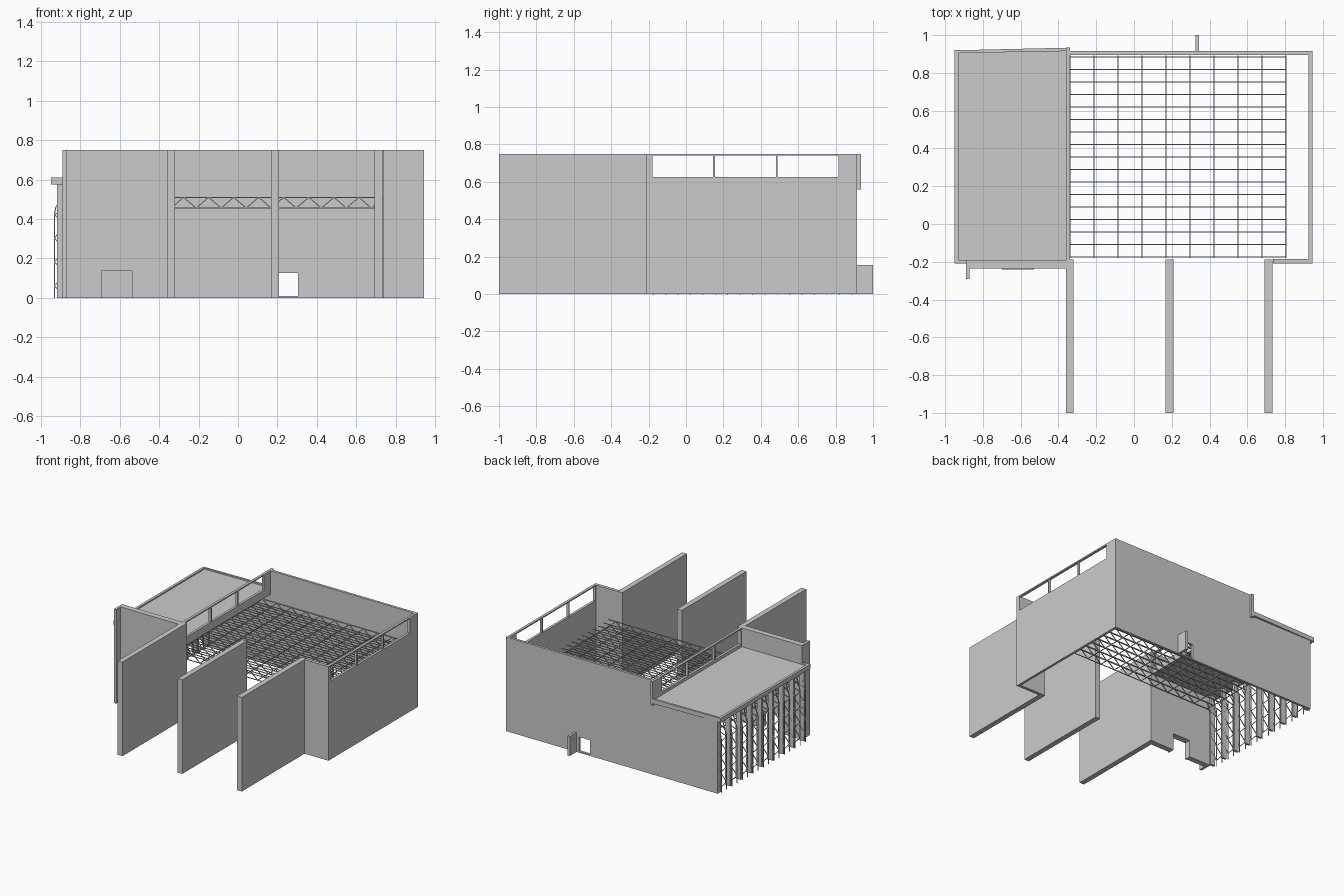
import bpy, bmesh, math
from mathutils import Vector

if "Cube" in bpy.data.objects:
    bpy.data.objects.remove(bpy.data.objects["Cube"])


def finish(name, bm):
    bmesh.ops.recalc_face_normals(bm, faces=bm.faces)
    me = bpy.data.meshes.new(name)
    bm.to_mesh(me)
    bm.free()
    ob = bpy.data.objects.new(name, me)
    bpy.context.collection.objects.link(ob)
    return ob


def prism(name, outline, axis, a, b):
    """Extrude a 2D outline: axis 'x' (y,z), 'y' (x,z) or 'z' (x,y)."""
    put = {'x': lambda p, q, t: (t, p, q),
           'y': lambda p, q, t: (p, t, q),
           'z': lambda p, q, t: (p, q, t)}[axis]
    bm = bmesh.new()
    face = bm.faces.new([bm.verts.new(put(p, q, a)) for p, q in outline])
    ext = bmesh.ops.extrude_face_region(bm, geom=[face])
    moved = [g for g in ext['geom'] if isinstance(g, bmesh.types.BMVert)]
    bmesh.ops.translate(bm, verts=moved, vec=put(0, 0, b - a))
    return finish(name, bm)


def box(name, x0, x1, y0, y1, z0, z1):
    return prism(name, [(x0, y0), (x1, y0), (x1, y1), (x0, y1)], 'z', z0, z1)


def bar(bm, p, q, w=0.006):
    """Square bar between two points."""
    p, q = Vector(p), Vector(q)
    d = (q - p).normalized()
    side = d.cross(Vector((0, 1, 0)) if abs(d.y) < 0.9 else Vector((1, 0, 0))).normalized()
    up = d.cross(side)
    s, u = side * w / 2, up * w / 2
    rings = [[bm.verts.new(c + o) for o in (s + u, u - s, -s - u, s - u)] for c in (p, q)]
    for i in range(4):
        j = (i + 1) % 4
        bm.faces.new((rings[0][i], rings[0][j], rings[1][j], rings[1][i]))
    bm.faces.new(rings[0])
    bm.faces.new(rings[1])


H = 0.75

# Back wall with door opening and step down to the low wing
prism("back_wall", [(-0.92, 0), (0.205, 0), (0.205, 0.125), (0.305, 0.125), (0.305, 0),
                    (0.945, 0), (0.945, H), (-0.36, H), (-0.36, 0.58), (-0.92, 0.58)],
      'y', 0.895, 0.915)
box("back_door_sill", 0.205, 0.305, 0.895, 0.915, 0, 0.01)
box("back_door_screen", 0.325, 0.345, 0.915, 1.0, 0, 0.155)


# Clerestory walls: solid below, three window openings above
def clerestory(name, x0, x1, ya, yb, z0):
    box(name + "_wall", x0, x1, ya, yb, z0, 0.625)
    box(name + "_head", x0, x1, ya, yb, 0.74, H)
    for i, (y0, y1) in enumerate(((ya, -0.18), (0.145, 0.155), (0.48, 0.49), (0.815, yb))):
        box(f"{name}_post_{i}", x0, x1, y0, y1, 0.625, 0.74)


clerestory("right_clerestory", 0.925, 0.945, -0.21, 0.895, 0)
clerestory("inner_clerestory", -0.36, -0.34, -0.19, 0.935, 0.56)

# Front walls and long projecting fin walls
box("front_right_wall", 0.735, 0.925, -0.21, -0.185, 0, H)
for i, x in enumerate((-0.34, 0.188, 0.713)):
    box(f"front_fin_wall_{i}", x - 0.021, x + 0.021, -1.0, -0.187, 0, H)
prism("front_left_wall", [(-0.89, 0), (-0.70, 0), (-0.70, 0.145), (-0.53, 0.145), (-0.53, 0),
                          (-0.361, 0), (-0.361, H), (-0.89, H)], 'y', -0.235, -0.19)
box("front_left_return", -0.89, -0.87, -0.29, -0.235, 0, H)

# Front door frame
prism("front_door_frame", [(-0.70, 0), (-0.692, 0), (-0.692, 0.137), (-0.538, 0.137),
                           (-0.538, 0), (-0.53, 0), (-0.53, 0.145), (-0.70, 0.145)],
      'y', -0.242, -0.19)

# Low wing roof with raised rim
prism("low_roof", [(-0.93, -0.19), (-0.36, -0.19), (-0.36, 0.915), (-0.93, 0.905)],
      'z', 0.58, 0.6)
box("low_roof_rim_left", -0.95, -0.93, -0.21, 0.92, 0.575, 0.61)
prism("low_roof_rim_back", [(-0.93, 0.905), (-0.36, 0.915), (-0.36, 0.933), (-0.93, 0.92)],
      'z', 0.575, 0.61)
box("low_roof_rim_front", -0.93, -0.89, -0.21, -0.19, 0.575, 0.61)

# Upright fins along the open left side
for i in range(9):
    y = 0.885 - i * 0.1335
    box(f"left_fin_{i}", -0.92, -0.88, y - 0.009, y + 0.009, 0, 0.58)

# Ceiling trusses across the hall, curving down into truss columns on the left
X0, X1, ZB, ZT, STEP = -0.34, 0.805, 0.455, 0.51, 0.1272
LEFT, R = -0.932, 0.085
ys = [0.885 - k * 0.0662 for k in range(17)]


def arc(r):
    cx, cz = LEFT + R, ZT - R
    return [(cx - r * math.cos(math.radians(a)), cz + r * math.sin(math.radians(a)))
            for a in (0, 22.5, 45, 67.5, 90)]


outer = [(LEFT, 0)] + arc(R) + [(X1, ZT)]
inner = [(LEFT + 0.055, 0)] + arc(R - 0.055) + [(X1, ZB)]
web = []
for k in range(7):
    z = k * 0.0607
    web.append((LEFT if k % 2 else LEFT + 0.055, z))
web += [arc(R)[0], arc(R - 0.055)[2], arc(R)[4]]
n = round((X1 - X0) / STEP)
for k in range(-7, 2 * n + 1):
    web.append((X0 + k * STEP / 2, ZT if k % 2 else ZB))

bm = bmesh.new()
for y in ys:
    for line in (outer, inner, web):
        for (xa, za), (xb, zb) in zip(line, line[1:]):
            bar(bm, (xa, y, za), (xb, y, zb), 0.005)
finish("cross_trusses", bm)

# Lengthwise tie bars joining the trusses
bm = bmesh.new()
for k in range(-4, n + 1):
    x = X0 + k * STEP
    bar(bm, (x, -0.18, ZB), (x, 0.893, ZB), 0.005)
finish("truss_tie_bars", bm)
